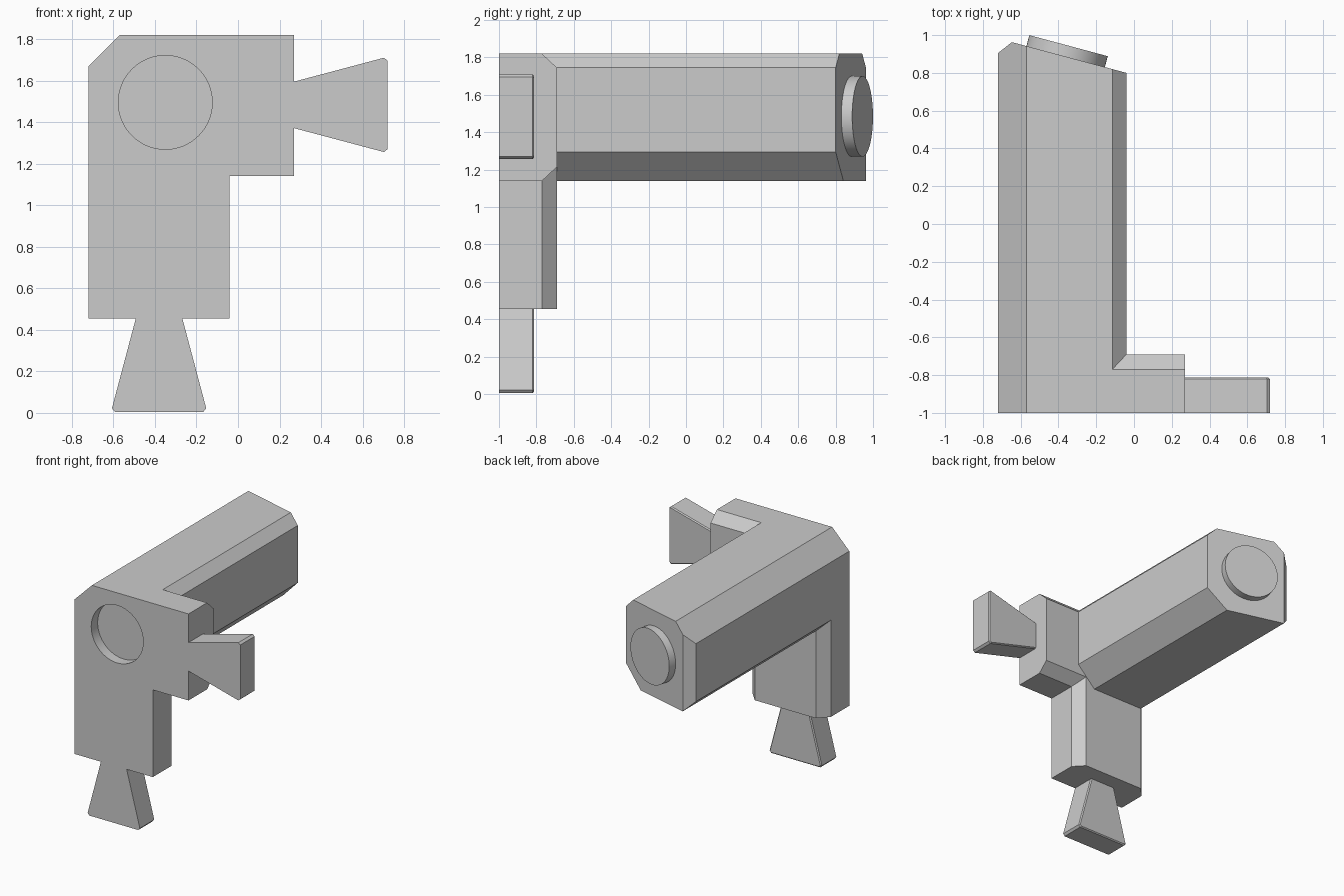
import bpy, bmesh
from math import radians
from mathutils import Vector

cube = bpy.data.objects.get("Cube")
if cube:
    bpy.data.objects.remove(cube, do_unlink=True)

grey = bpy.data.materials.new("plain_grey")
grey.use_nodes = True
grey.diffuse_color = (0.6, 0.6, 0.6, 1)
grey.node_tree.nodes["Principled BSDF"].inputs["Base Color"].default_value = (0.6, 0.6, 0.6, 1)


def finish(name, bm):
    bmesh.ops.recalc_face_normals(bm, faces=bm.faces[:])
    mesh = bpy.data.meshes.new(name)
    bm.to_mesh(mesh)
    bm.free()
    mesh.materials.append(grey)
    obj = bpy.data.objects.new(name, mesh)
    bpy.context.collection.objects.link(obj)
    return obj


def prism(points, sweep):
    bm = bmesh.new()
    face = bm.faces.new([bm.verts.new(p) for p in points])
    ext = bmesh.ops.extrude_face_region(bm, geom=[face], use_keep_orig=True)
    moved = [v for v in ext["geom"] if isinstance(v, bmesh.types.BMVert)]
    bmesh.ops.translate(bm, verts=moved, vec=Vector(sweep))
    return bm


def slice_off(bm, point, normal):
    bmesh.ops.bisect_plane(bm, geom=bm.verts[:] + bm.edges[:] + bm.faces[:],
                           plane_co=point, plane_no=normal, clear_outer=True)
    bmesh.ops.holes_fill(bm, edges=[e for e in bm.edges if e.is_boundary])


def disc(name, radius, depth, location, turn):
    bpy.ops.mesh.primitive_cylinder_add(vertices=64, radius=radius, depth=depth,
                                        location=location, rotation=(radians(-90), 0, turn))
    obj = bpy.context.object
    obj.name = name
    obj.data.materials.append(grey)
    return obj


def activate(obj):
    bpy.ops.object.select_all(action="DESELECT")
    obj.select_set(True)
    bpy.context.view_layer.objects.active = obj


def combine(target, other, operation):
    mod = target.modifiers.new("combine", "BOOLEAN")
    mod.operation, mod.solver, mod.object = operation, "EXACT", other
    activate(target)
    bpy.ops.object.modifier_apply(modifier=mod.name)
    bpy.data.objects.remove(other, do_unlink=True)


# Long beam running front to back, with a slanted end and a trimmed corner
section = [(-0.72, 1.215), (-0.645, 1.14), (-0.195, 1.14), (-0.04, 1.295),
           (-0.04, 1.745), (-0.115, 1.82), (-0.57, 1.82), (-0.72, 1.67)]
bm = prism([(x, -1, z) for x, z in section], (0, 2.2, 0))
slice_off(bm, (-0.04, 0.8, 1.5), (0.259, 0.966, 0))
slice_off(bm, (-0.72, 0.905, 1.5), (-0.055, 0.07, 0))
body = finish("body", bm)

# Side arm and lower leg, merged into the beam
section = [(-1, 1.14), (-0.77, 1.14), (-0.69, 1.215),
           (-0.69, 1.745), (-0.77, 1.82), (-1, 1.82)]
arm = finish("arm", prism([(-0.4, y, z) for y, z in section], (0.67, 0, 0)))
section = [(-0.72, -1), (-0.04, -1), (-0.04, -0.77),
           (-0.115, -0.69), (-0.645, -0.69), (-0.72, -0.77)]
leg = finish("leg", prism([(x, y, 0.455) for x, y in section], (0, 0, 0.945)))
combine(body, arm, "UNION")
combine(body, leg, "UNION")

# Round socket in the front
combine(body, disc("socket_cutter", 0.226, 0.16, (-0.35, -1, 1.495), 0), "DIFFERENCE")

# Round peg on the slanted end
peg = disc("end_peg", 0.215, 0.12, (-0.362, 0.886, 1.485), radians(-15))


# Flared connector tabs with softened back edges
def tab(name, root, outward, across):
    root, outward, across = Vector(root), Vector(outward), Vector(across)
    half = [(0, 0.112), (0.433, 0.227), (0.45, 0.213)]
    outline = half + [(d, -w) for d, w in reversed(half)]
    bm = prism([root + outward * d + across * w for d, w in outline], (0, 0.187, 0))
    rim = [e for e in bm.edges if all(v.co.y > -0.9 for v in e.verts)
           and any((v.co - root).dot(outward) > 0.1 for v in e.verts)]
    bmesh.ops.bevel(bm, geom=rim, offset=0.008, segments=1, affect="EDGES")
    return finish(name, bm)


tab("side_tab", (0.27, -1, 1.483), (1, 0, 0), (0, 0, 1))
tab("bottom_tab", (-0.38, -1, 0.455), (0, 0, -1), (1, 0, 0))

for obj in (body, peg):
    activate(obj)
    bpy.ops.object.shade_smooth_by_angle(angle=radians(12))
